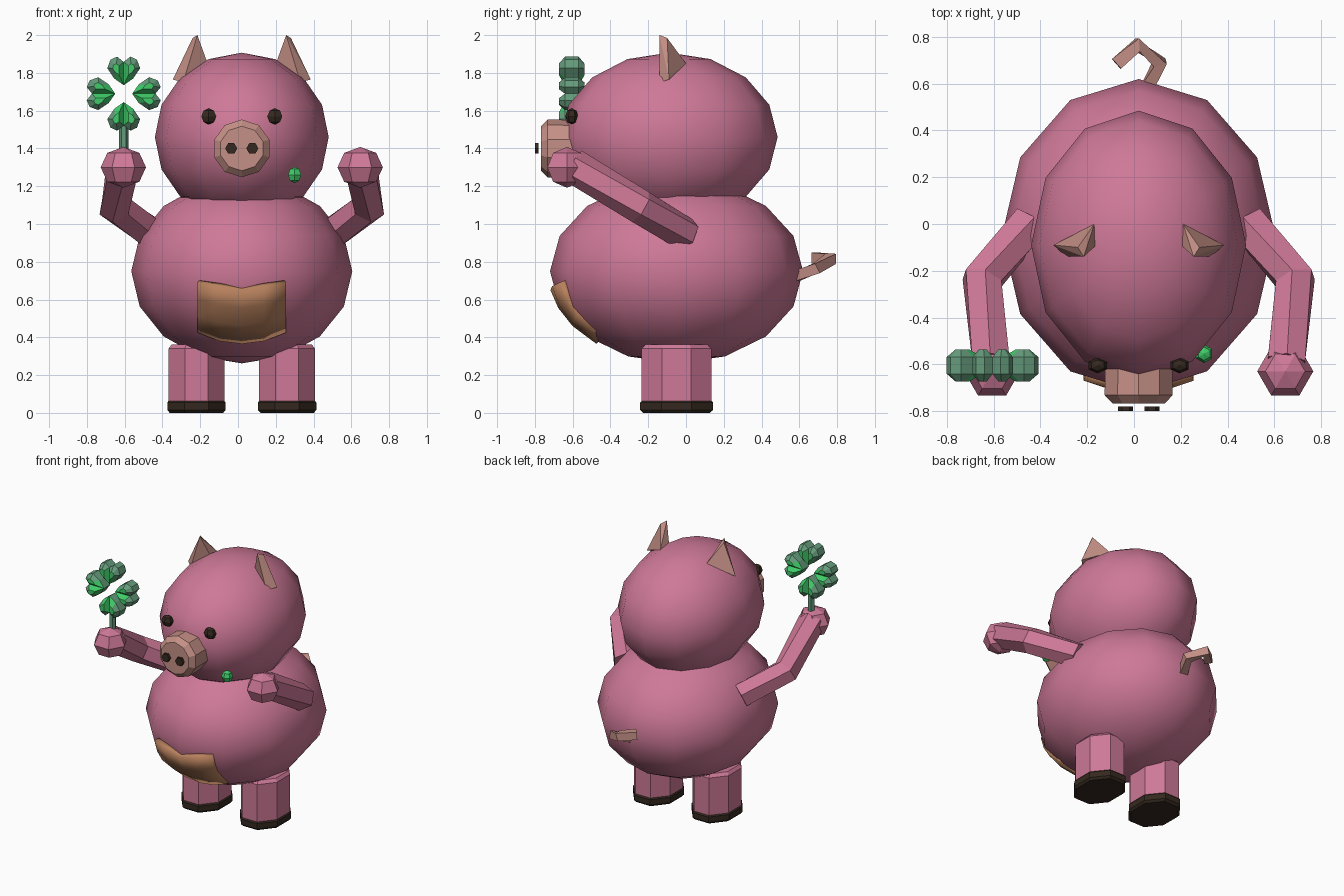
import bpy, bmesh, math
from mathutils import Vector, Matrix

if "Cube" in bpy.data.objects:
    bpy.data.objects.remove(bpy.data.objects["Cube"])

CX = 0.02  # symmetry plane of the pig


def material(name, rgb):
    m = bpy.data.materials.new(name)
    m.use_nodes = True
    m.diffuse_color = (*rgb, 1)
    m.node_tree.nodes["Principled BSDF"].inputs["Base Color"].default_value = (*rgb, 1)
    return m


PINK = material("pink skin", (0.62, 0.19, 0.31))
PEACH = material("peach", (0.56, 0.28, 0.24))
TAN = material("tan belly", (0.48, 0.22, 0.11))
DARK = material("dark brown", (0.035, 0.022, 0.014))
GREEN = material("bright green", (0.05, 0.60, 0.14))
DULL = material("dull green", (0.13, 0.33, 0.20))


def finish(bm, name, *mats, smooth=False):
    bmesh.ops.recalc_face_normals(bm, faces=bm.faces)
    me = bpy.data.meshes.new(name)
    for f in bm.faces:
        f.smooth = smooth
    bm.to_mesh(me)
    bm.free()
    ob = bpy.data.objects.new(name, me)
    for m in mats:
        me.materials.append(m)
    bpy.context.collection.objects.link(ob)
    return ob


def ball(name, center, radii, mat, segs, rings, turn=0, smooth=False):
    bm = bmesh.new()
    bmesh.ops.create_uvsphere(bm, u_segments=segs, v_segments=rings, radius=1)
    bm.transform(Matrix.Translation(center) @ Matrix.Diagonal((*radii, 1))
                 @ Matrix.Rotation(math.radians(turn), 4, 'Z'))
    return finish(bm, name, mat, smooth=smooth)


def skin_rings(bm, rings):
    """Bridge equal vertex rings and cap both ends."""
    for a, b in zip(rings, rings[1:]):
        for i in range(len(a)):
            j = (i + 1) % len(a)
            bm.faces.new((a[i], a[j], b[j], b[i]))
    bm.faces.new(rings[0])
    bm.faces.new(rings[-1])


def lathe(name, profile, origin, sides, mat, stretch=1, facing=False, turn=0):
    """Prism from (height, radius) pairs along z, or along -y when facing."""
    bm = bmesh.new()
    rings = []
    for h, r in profile:
        ring = []
        for i in range(sides):
            t = 2 * math.pi * i / sides + math.radians(turn)
            p = Vector((r * math.cos(t), r * stretch * math.sin(t), h))
            if facing:
                p = Vector((p.x, -p.z, p.y))
            ring.append(bm.verts.new(p + Vector(origin)))
        rings.append(ring)
    skin_rings(bm, rings)
    return finish(bm, name, mat)


def tube(name, path, radius, sides, mat):
    bm = bmesh.new()
    pts = [Vector(p) for p in path]
    rings = []
    for k, p in enumerate(pts):
        before = (p - pts[k - 1]).normalized() if k else Vector()
        after = (pts[k + 1] - p).normalized() if k + 1 < len(pts) else Vector()
        q = (before + after).to_track_quat('Z', 'Y')
        ring = []
        for i in range(sides):
            t = 2 * math.pi * (i + 0.5) / sides
            ring.append(bm.verts.new(p + q @ Vector((math.cos(t), math.sin(t), 0)) * radius))
        rings.append(ring)
    skin_rings(bm, rings)
    return finish(bm, name, mat)


# Body and head
BODY, BODY_R = Vector((CX, -0.05, 0.75)), Vector((0.585, 0.67, 0.488))
ball("body", BODY, BODY_R, PINK, 12, 8, smooth=True)
ball("head", (CX, -0.09, 1.46), (0.46, 0.575, 0.447), PINK, 12, 8, smooth=True)

# Belly patch, hugging the body
bm = bmesh.new()
cols, rows = 4, 3
grid = []
for i in range(cols + 1):
    u = 2 * i / cols - 1
    top, low = 0.65 + 0.04 * abs(u), 0.365 + 0.06 * u * u
    line = []
    for j in range(rows + 1):
        x, z = 0.235 * u, low + (top - low) * j / rows - BODY.z
        depth = math.sqrt(1 - (x / BODY_R.x) ** 2 - (z / BODY_R.z) ** 2)
        line.append(bm.verts.new((CX + x, BODY.y - BODY_R.y * depth - 0.012, BODY.z + z)))
    grid.append(line)
for i in range(cols):
    for j in range(rows):
        bm.faces.new((grid[i][j], grid[i + 1][j], grid[i + 1][j + 1], grid[i][j + 1]))
patch = finish(bm, "belly_patch", TAN, smooth=True)
solid = patch.modifiers.new("thickness", 'SOLIDIFY')
solid.thickness = 0.05
solid.offset = -1 if patch.data.polygons[0].normal.y < 0 else 1

# Snout and nostrils
lathe("snout", [(-0.1, 0.15), (0.1, 0.153), (0.135, 0.118)], (CX, -0.632, 1.40),
      10, PEACH, facing=True, turn=18)

# Paired parts
for side, label in ((1, "left"), (-1, "right")):
    def at(x, y, z):
        return (CX + side * x, y, z)

    lathe(label + "_nostril", [(0, 0.032), (0.02, 0.032)], at(0.056, -0.78, 1.40),
          6, DARK, facing=True)
    ball(label + "_eye", at(0.175, -0.605, 1.57), (0.045, 0.034, 0.043), DARK, 6, 4)

    # Legs and hooves
    lathe(label + "_leg", [(0.05, 0.16), (0.34, 0.16), (0.362, 0.142)], at(0.24, -0.05, 0),
          8, PINK, stretch=1.25, turn=22.5)
    lathe(label + "_hoof", [(0, 0.153), (0.015, 0.167), (0.055, 0.167), (0.07, 0.155)],
          at(0.24, -0.05, 0), 8, DARK, stretch=1.25, turn=22.5)

    # Arms and hands
    tube(label + "_arm", [at(0.47, 0, 0.944), at(0.67, -0.24, 1.09), at(0.63, -0.6, 1.31)],
         0.092, 6, PINK)
    ball(label + "_hand", at(0.627, -0.63, 1.30), (0.12, 0.12, 0.108), PINK, 6, 4, turn=30)

    # Ears
    bm = bmesh.new()
    for p in ((0.235, -0.14, 2.0), (0.26, -0.10, 1.985), (0.19, 0, 1.85),
              (0.17, -0.08, 1.82), (0.31, -0.14, 1.75), (0.365, -0.09, 1.765)):
        bm.verts.new(at(*p))
    bmesh.ops.convex_hull(bm, input=bm.verts)
    finish(bm, label + "_ear", PEACH)

# Curly tail
tube("tail", [(0.05, 0.57, 0.72), (0.11, 0.69, 0.765), (0.015, 0.765, 0.815),
              (-0.075, 0.685, 0.82)], 0.04, 4, PEACH)

# Green crumb on the cheek
ball("cheek_crumb", (0.30, -0.555, 1.26), (0.04, 0.04, 0.043), GREEN, 6, 4)

# Four-leaf clover: stem, then two lobes per heart-shaped leaf
CLOVER = Vector((-0.605, -0.605, 1.69))
lathe("clover_stem", [(1.36, 0.024), (1.55, 0.024)], (CLOVER.x, CLOVER.y, 0), 6, DULL)
LOBE = [(0, 0.045), (0.05, 0.08), (0.087, 0.135), (0.07, 0.18), (0.035, 0.196), (0, 0.168)]
mid = Vector((sum(p[0] for p in LOBE), sum(p[1] for p in LOBE))) / len(LOBE)
bm = bmesh.new()
for quarter in range(4):
    spin = Matrix.Rotation(quarter * math.pi / 2, 3, 'Y')
    for flip in (1, -1):
        rings = []
        for depth, size in ((-0.068, 0.4), (-0.036, 1), (0.036, 1), (0.068, 0.4)):
            ring = []
            for p in LOBE:
                q = mid.lerp(Vector(p), size)
                ring.append(bm.verts.new(CLOVER + spin @ Vector((flip * q.x, depth, q.y))))
            rings.append(ring)
        skin_rings(bm, rings)
for f in bm.faces:
    f.normal_update()
    out = (f.calc_center_median() - CLOVER)
    sloped = abs(f.normal.y) > 0.1
    if sloped and (len(f.verts) > 4 or Vector((out.x, out.z)).length < 0.13):
        f.material_index = 1
finish(bm, "clover_leaves", DULL, GREEN)
